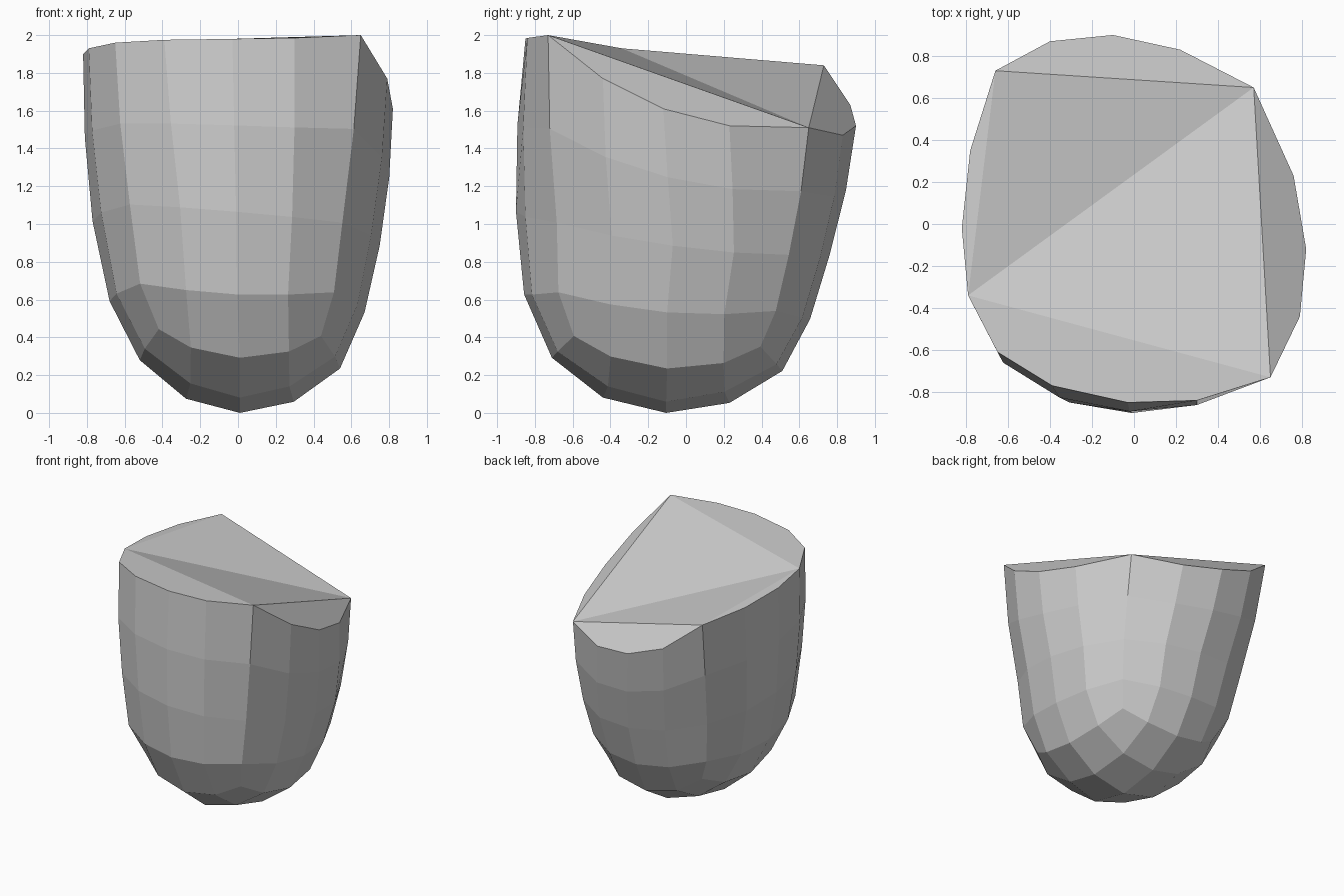
import bpy, bmesh
from mathutils import Vector

if "Cube" in bpy.data.objects:
    bpy.data.objects.remove(bpy.data.objects["Cube"])

# Uneven rim: front-left corner, then front, right, back and left sides
rim = [(-.65, -.61, 1.96), (-.39, -.77, 1.975), (-.03, -.85, 1.98), (.30, -.84, 1.985),
       (.65, -.73, 2.0), (.79, -.44, 1.77), (.82, -.12, 1.61), (.76, .23, 1.52),
       (.57, .65, 1.51), (.22, .83, 1.47), (-.10, .90, 1.52), (-.40, .87, 1.63),
       (-.66, .73, 1.84), (-.78, .35, 1.87), (-.82, -.02, 1.90), (-.79, -.34, 1.93)]
N = len(rim)


def ring(cx, cy, rx, ry, z, tx, ty, corner, quarter, side, lift, qlift):
    """Rounded-square ring of 16 points, tilted and raised at its corners."""
    pts = []
    for s in range(4):
        for u, v, dz in ((-corner, -corner, lift), (-quarter, -side, qlift),
                         (0, -1, 0), (quarter, -side, qlift)):
            for _ in range(s):
                u, v = -v, u
            pts.append(Vector((cx + rx * u, cy + ry * v, z + tx * u + ty * v + dz)))
    return pts


# Wall rings from the bottom up
r1 = ring(.01, -.10, .53, .61, .257, -.022, -.035, .81, .49, .95, .14, .045)
r2 = ring(-.005, -.10, .675, .757, .562, -.03, -.065, .76, .40, .945, .05, .015)
r3 = ring(-.01, -.07, .76, .83, .95, -.065, -.115, .74, .39, .94, .02, .005)
r5 = [Vector(p) for p in rim]
r4 = []
for a, b in zip(r3, r5):
    m = (a + b) / 2
    r4.append(Vector((m.x * 1.02, m.y * 1.02, m.z)))

bm = bmesh.new()
rows = [[bm.verts.new(p) for p in r] for r in (r1, r2, r3, r4, r5)]
for lo, hi in zip(rows, rows[1:]):
    for i in range(N):
        j = (i + 1) % N
        bm.faces.new((lo[i], lo[j], hi[j], hi[i]))

# Rounded bottom: a 4 x 4 grid of quads inside the lowest ring
grid = {}
for k in range(4):
    grid[k, 0] = rows[0][k]
    grid[4, k] = rows[0][4 + k]
    grid[4 - k, 4] = rows[0][8 + k]
    grid[0, 4 - k] = rows[0][12 + k]
for i in range(1, 4):
    for j in range(1, 4):
        u, v = i - 2, j - 2
        f = .92 if u and v else 1
        grid[i, j] = bm.verts.new((.01 + .285 * u * f, -.105 + .335 * v * f,
                                   .067 * (u * u + v * v) - .008 * u - .014 * v
                                   if u or v else 0))
for i in range(4):
    for j in range(4):
        bm.faces.new((grid[i, j], grid[i, j + 1], grid[i + 1, j + 1], grid[i + 1, j]))

# Faceted top: two big triangles with four side caps
top = rows[-1]
caps = [(15, 0, 1, 2, 3, 4), range(4, 9), range(8, 13), range(12, 16),
        (15, 4, 8), (15, 8, 12)]
for c in caps:
    bm.faces.new([top[i] for i in c])
bmesh.ops.recalc_face_normals(bm, faces=bm.faces)

mesh = bpy.data.meshes.new("rounded_stump")
bm.to_mesh(mesh)
bm.free()
bpy.context.collection.objects.link(bpy.data.objects.new("rounded_stump", mesh))
